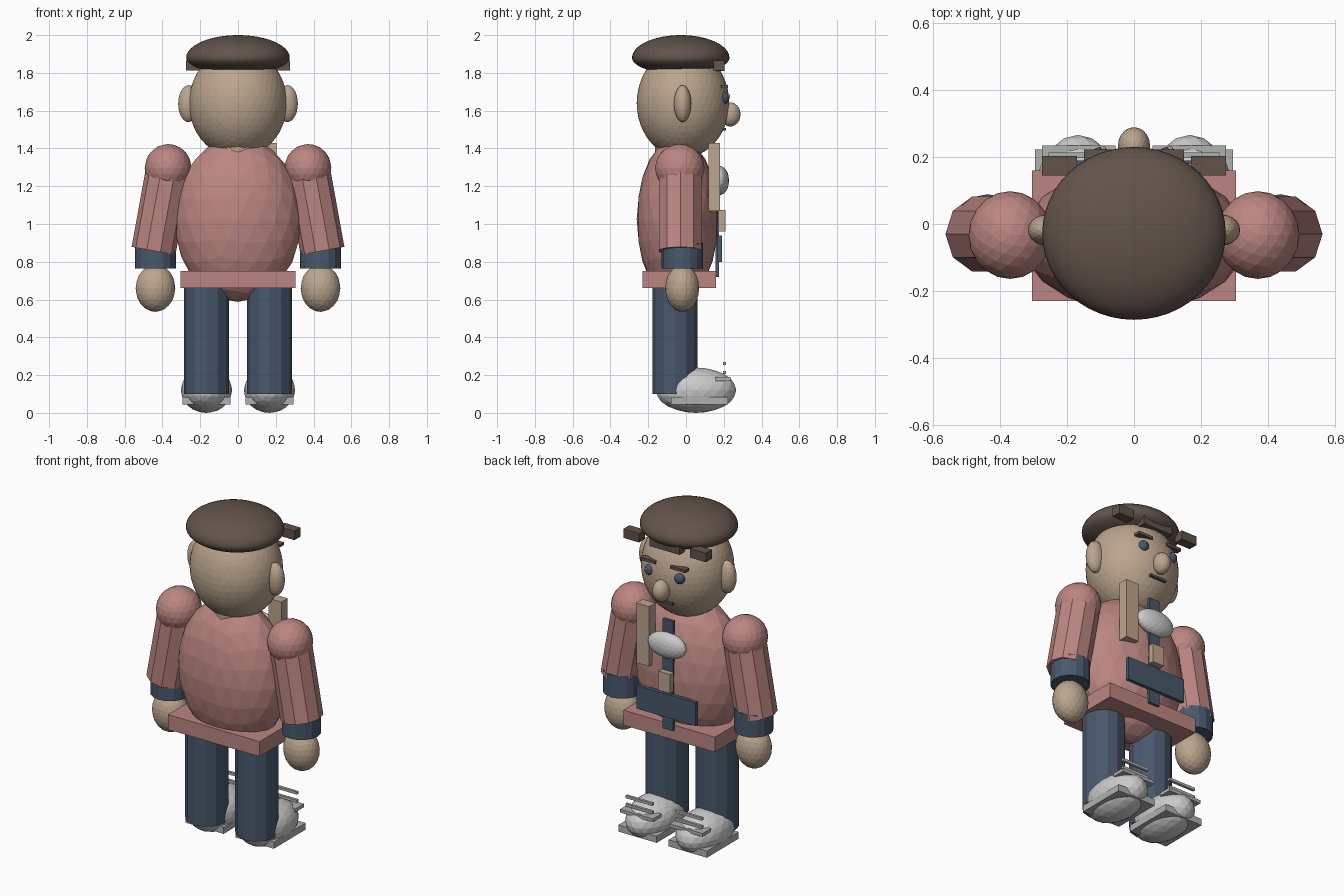
import bpy
import math
from mathutils import Vector

old = bpy.data.objects.get("Cube")
if old:
    bpy.data.objects.remove(old, do_unlink=True)


def material(name, r, g, b):
    m = bpy.data.materials.new(name)
    m.use_nodes = True
    m.diffuse_color = (r, g, b, 1)
    bsdf = next(n for n in m.node_tree.nodes if n.type == 'BSDF_PRINCIPLED')
    bsdf.inputs["Base Color"].default_value = (r, g, b, 1)
    bsdf.inputs["Roughness"].default_value = 0.8
    return m


PINK = material("dusty pink", 0.50, 0.24, 0.22)
SKIN = material("warm skin", 0.50, 0.38, 0.27)
BROWN = material("dark brown", 0.125, 0.088, 0.07)
BLUE = material("slate blue", 0.065, 0.098, 0.15)
WHITE = material("soft white", 0.60, 0.60, 0.60)
GREY = material("light grey", 0.43, 0.44, 0.43)


def finish(name, mat, smooth=False):
    ob = bpy.context.object
    ob.name = name
    ob.data.materials.clear()
    ob.data.materials.append(mat)
    bpy.ops.object.transform_apply(location=False, rotation=False, scale=True)
    if smooth:
        bpy.ops.object.shade_smooth_by_angle(angle=math.radians(50))
    return ob


def ball(name, mat, centre, radii, detail=3):
    bpy.ops.mesh.primitive_ico_sphere_add(subdivisions=detail, radius=1, location=centre)
    bpy.context.object.scale = radii
    return finish(name, mat)


def box(name, mat, xs, ys, zs):
    spans = (xs, ys, zs)
    bpy.ops.mesh.primitive_cube_add(size=1, location=[(a + b) / 2 for a, b in spans])
    bpy.context.object.scale = [abs(b - a) for a, b in spans]
    return finish(name, mat)


def tube(name, mat, start, end, r1, r2, sides):
    start, end = Vector(start), Vector(end)
    axis = end - start
    bpy.ops.mesh.primitive_cone_add(vertices=sides, radius1=r1, radius2=r2,
                                    depth=axis.length, location=(start + end) / 2)
    bpy.context.object.rotation_euler = axis.to_track_quat('Z', 'Y').to_euler()
    return finish(name, mat)


# Torso, neck and hem
ball("jacket_body", PINK, (0, -0.045, 1.025), (0.337, 0.216, 0.437))
box("jacket_hem", PINK, (-0.305, 0.305), (-0.23, 0.16), (0.66, 0.75))
tube("neck", SKIN, (0, -0.05, 1.3), (0, -0.05, 1.46), 0.115, 0.115, 12)

# Head and face
ball("head", SKIN, (0, -0.016, 1.64), (0.26, 0.245, 0.29), 4)
ball("nose", SKIN, (0, 0.234, 1.58), (0.048, 0.055, 0.064))
box("mouth", BLUE, (-0.055, 0.055), (0.195, 0.212), (1.494, 1.508))

# Cap: a soft flattened dome with a fuller underside
bpy.ops.mesh.primitive_uv_sphere_add(segments=48, ring_count=24, radius=1,
                                     location=(0, -0.028, 1.88))
cap = bpy.context.object
for v in cap.data.vertices:
    if v.co.z < 0:
        v.co.z *= 0.72
cap.scale = (0.274, 0.258, 0.12)
finish("cap", BROWN, smooth=True)
box("middle_fringe", BROWN, (-0.1, 0.1), (0.145, 0.205), (1.81, 1.865))

# Chest details
box("scarf_end", SKIN, (0.12, 0.205), (0.12, 0.18), (1.07, 1.43))
box("front_strip", BLUE, (-0.035, 0.035), (0.155, 0.175), (0.72, 1.38))
box("waist_plate", BLUE, (-0.198, 0.198), (0.168, 0.19), (0.80, 0.94))
box("buckle", SKIN, (-0.04, 0.04), (0.175, 0.208), (0.96, 1.075))
ball("chest_tuft", WHITE, (0, 0.178, 1.23), (0.125, 0.05, 0.077))

# Paired parts
for side, s in (("left", 1), ("right", -1)):
    def part(word):
        return side + "_" + word

    ball(part("ear"), SKIN, (s * 0.262, -0.018, 1.637), (0.055, 0.046, 0.098))
    ball(part("eye"), BLUE, (s * 0.1, 0.2, 1.667), (0.03, 0.03, 0.032))
    ball(part("eye_glint"), WHITE, (s * 0.1 + 0.008, 0.225, 1.678), (0.008, 0.008, 0.008), 2)
    box(part("eyebrow"), BROWN, (s * 0.05, s * 0.15), (0.185, 0.222), (1.72, 1.737))
    box(part("fringe"), BROWN, (s * 0.17, s * 0.275), (0.145, 0.203), (1.812, 1.866))

    # Arm
    ball(part("shoulder"), PINK, (s * 0.37, -0.033, 1.297), (0.124, 0.131, 0.126))
    tube(part("sleeve"), PINK, (s * 0.447, -0.03, 0.858), (s * 0.367, -0.03, 1.3),
         0.118, 0.118, 10)
    tube(part("cuff"), BLUE, (s * 0.437, -0.02, 0.765), (s * 0.437, -0.02, 0.9),
         0.109, 0.109, 16)
    ball(part("hand"), SKIN, (s * 0.437, -0.02, 0.66), (0.105, 0.09, 0.125))

    # Leg and shoe
    tube(part("leg"), BLUE, (s * 0.167, -0.058, 0.1), (s * 0.167, -0.058, 0.72),
         0.119, 0.119, 12)
    ball(part("shoe"), WHITE, (s * 0.167, 0.053, 0.12), (0.136, 0.213, 0.12))
    box(part("sole"), GREY, (s * 0.04, s * 0.295), (-0.08, 0.222), (0.045, 0.085))
    box(part("shoe_strap"), GREY, (s * 0.055, s * 0.275), (0.155, 0.235), (0.17, 0.19))
    for i, z in enumerate((0.213, 0.262)):
        box(part("lace_%d" % (i + 1)), GREY, (s * 0.075, s * 0.255),
            (0.197, 0.213), (z - 0.008, z + 0.008))
